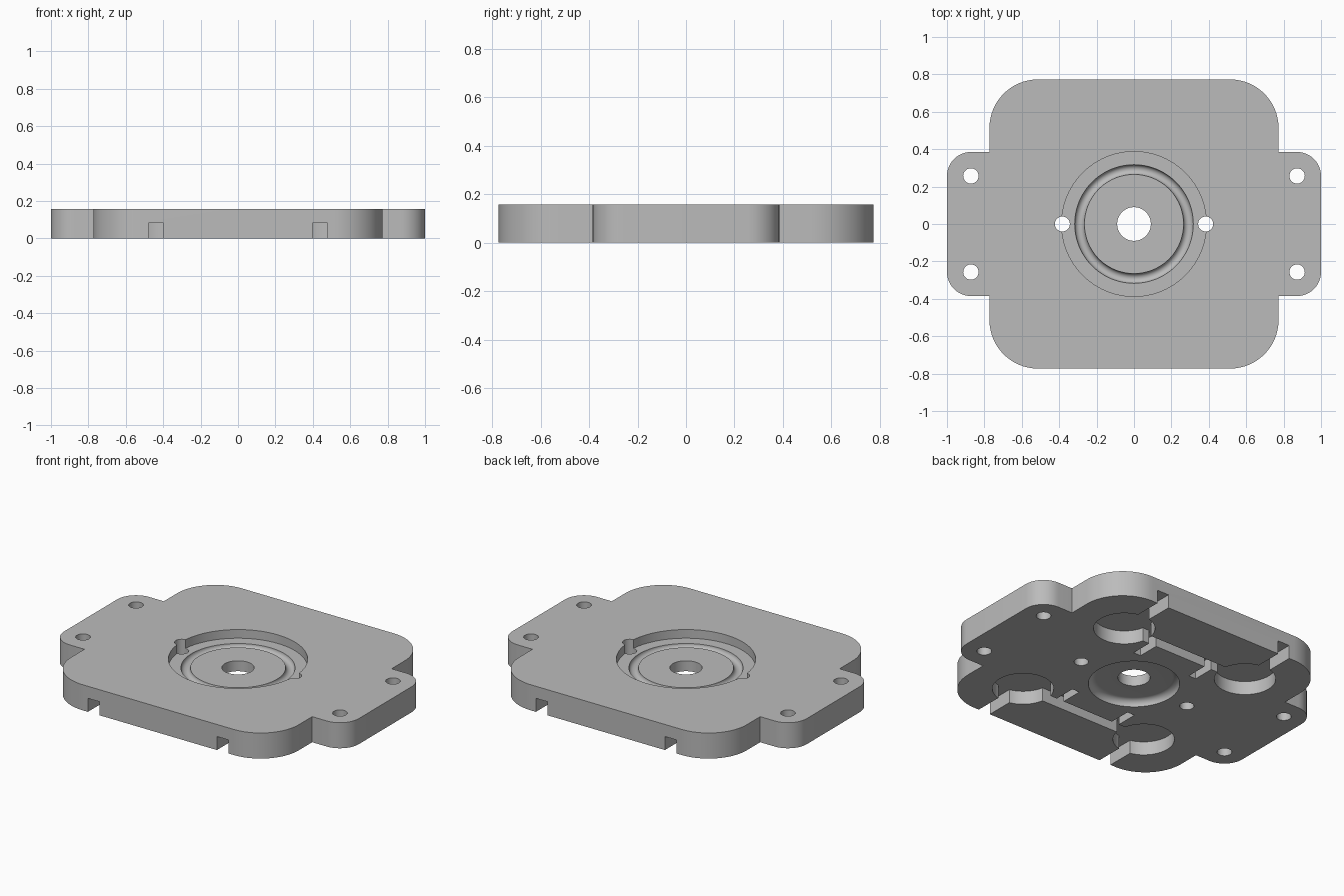
import bpy, bmesh
from math import cos, sin, pi

cube = bpy.data.objects.get("Cube")
if cube:
    bpy.data.objects.remove(cube, do_unlink=True)

THICK = 0.157      # plate thickness
POCKET = 0.083     # depth of the underside pockets
FLOOR = 0.104      # floor of the top recess
DISH = 0.04        # ceiling of the underside dish

grey = bpy.data.materials.new("plain grey")
grey.use_nodes = True
colour = (0.5, 0.5, 0.5, 1)
grey.diffuse_color = colour
grey.node_tree.nodes["Principled BSDF"].inputs["Base Color"].default_value = colour


def arc(cx, cy, r, start, end, steps):
    angles = [start + (end - start) * i / steps for i in range(steps + 1)]
    return [(cx + r * cos(a), cy + r * sin(a)) for a in angles]


def finish(name, bm):
    bmesh.ops.recalc_face_normals(bm, faces=bm.faces)
    mesh = bpy.data.meshes.new(name)
    bm.to_mesh(mesh)
    bm.free()
    obj = bpy.data.objects.new(name, mesh)
    bpy.context.collection.objects.link(obj)
    mesh.materials.append(grey)
    return obj


def prism(name, outline, z0, z1):
    bm = bmesh.new()
    face = bm.faces.new([bm.verts.new((x, y, z0)) for x, y in outline])
    new = bmesh.ops.extrude_face_region(bm, geom=[face])["geom"]
    bmesh.ops.translate(bm, vec=(0, 0, z1 - z0),
                        verts=[v for v in new if isinstance(v, bmesh.types.BMVert)])
    return finish(name, bm)


def cylinder(name, x, y, r, z0, z1, sides=48):
    return prism(name, arc(x, y, r, 0, 2 * pi, sides)[:-1], z0, z1)


def box(name, x0, x1, y0, y1, z0, z1):
    return prism(name, [(x0, y0), (x1, y0), (x1, y1), (x0, y1)], z0, z1)


def lathe(name, profile, steps=96):
    bm = bmesh.new()
    verts = [bm.verts.new((r, 0, z)) for r, z in profile]
    edges = [bm.edges.new(pair) for pair in zip(verts, verts[1:])]
    bmesh.ops.spin(bm, geom=verts + edges, cent=(0, 0, 0), axis=(0, 0, 1),
                   angle=2 * pi, steps=steps)
    bmesh.ops.remove_doubles(bm, verts=bm.verts, dist=0.0001)
    return finish(name, bm)


def cut(body, cutter):
    cutter.hide_render = True
    mod = body.modifiers.new("cut", "BOOLEAN")
    mod.operation = "DIFFERENCE"
    mod.solver = "EXACT"
    mod.object = cutter
    bpy.context.view_layer.objects.active = body
    bpy.ops.object.modifier_apply(modifier=mod.name)
    bpy.data.objects.remove(cutter, do_unlink=True)


# Plate outline: rounded square with a rounded tab on each side
quarter = (arc(0.872, 0.257, 0.128, 0, pi / 2, 12) + [(0.773, 0.385)]
           + arc(0.513, 0.513, 0.26, 0, pi / 2, 20))
half = quarter + [(-x, y) for x, y in reversed(quarter)]
plate = prism("mounting_plate", half + [(-x, -y) for x, y in half], 0, THICK)

# Central recess, ring groove, bore and coved underside dish in one turned cutter
profile = [(0, 0.3), (0.387, 0.3), (0.387, FLOOR)]
profile += arc(0.291, FLOOR, 0.026, 0, -pi, 16)
profile += [(0.09, FLOOR), (0.09, DISH)]
profile += arc(0.214, 0, DISH, pi / 2, 0, 10)
profile += [(0.254, -0.1), (0, -0.1)]
cut(plate, lathe("centre_cutter", profile))

# Pin holes beside the recess
for sx in (-1, 1):
    cut(plate, cylinder("pin_cutter", sx * 0.383, 0, 0.04, -0.1, 0.3))

# Tab screw holes, round underside pockets and their edge slots
for sx in (-1, 1):
    for sy in (-1, 1):
        cut(plate, cylinder("screw_cutter", sx * 0.872, sy * 0.257, 0.041, -0.1, 0.3))
        cut(plate, cylinder("pocket_cutter", sx * 0.438, sy * 0.438, 0.171,
                            -0.1, POCKET, 64))
        y0, y1 = sorted((sy * 0.5, sy * 0.9))
        cut(plate, box("edge_slot_cutter", sx * 0.438 - 0.04, sx * 0.438 + 0.04,
                       y0, y1, -0.1, POCKET))

# Channels joining the pockets, with two short branches each
for sy in (-1, 1):
    y0, y1 = sorted((sy * 0.40, sy * 0.47))
    cut(plate, box("channel_cutter", -0.4, 0.4, y0, y1, -0.1, POCKET))
    for sx in (-1, 1):
        y0, y1 = sorted((sy * 0.265, sy * 0.43))
        cut(plate, box("branch_cutter", sx * 0.2 - 0.025, sx * 0.2 + 0.025,
                       y0, y1, -0.1, POCKET))

# Smooth round walls, crisp edges
bpy.ops.object.select_all(action="DESELECT")
plate.select_set(True)
bpy.context.view_layer.objects.active = plate
bpy.ops.object.shade_smooth_by_angle(angle=pi / 6)
